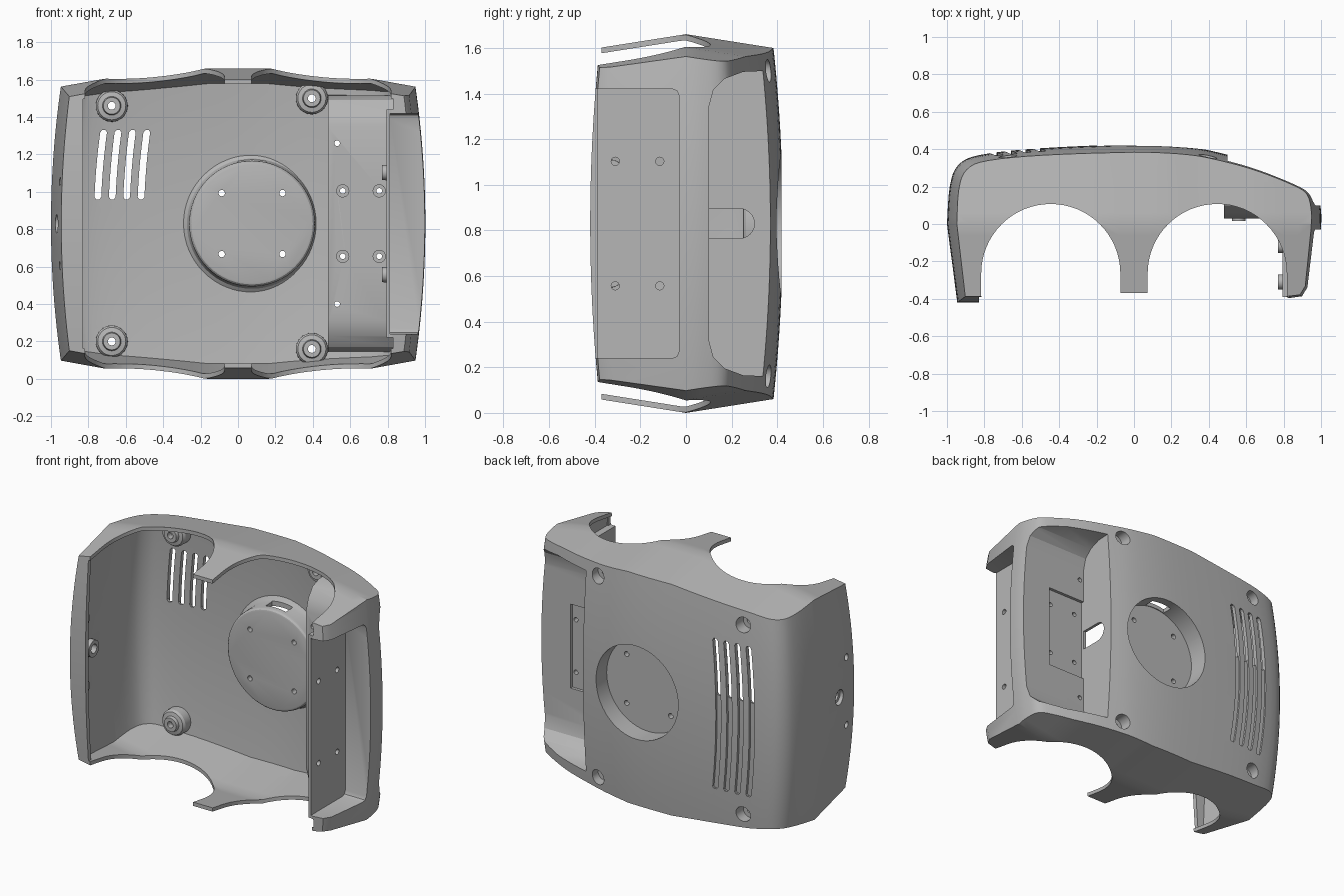
import bpy, bmesh, math
from mathutils import Vector

cube = bpy.data.objects.get("Cube")
if cube:
    bpy.data.objects.remove(cube, do_unlink=True)

MID = 0.83  # height of the mirror plane

grey = bpy.data.materials.new("housing grey")
grey.use_nodes = True
grey.diffuse_color = (0.47, 0.47, 0.47, 1)
grey.node_tree.nodes["Principled BSDF"].inputs["Base Color"].default_value = (0.47, 0.47, 0.47, 1)


def loft(name, section, levels, place):
    """Closed solid: one ring of section points per level, capped at both ends."""
    bm = bmesh.new()
    rings = [[bm.verts.new(place(p, l)) for p in section] for l in levels]
    n = len(section)
    for a, b in zip(rings, rings[1:]):
        for i in range(n):
            j = (i + 1) % n
            bm.faces.new((a[i], a[j], b[j], b[i]))
    bm.faces.new(rings[0])
    bm.faces.new(rings[-1])
    bmesh.ops.recalc_face_normals(bm, faces=bm.faces)
    mesh = bpy.data.meshes.new(name)
    bm.to_mesh(mesh)
    bm.free()
    mesh.materials.append(grey)
    ob = bpy.data.objects.new(name, mesh)
    bpy.context.collection.objects.link(ob)
    return ob


def box(x0, x1, y0, y1, z0, z1):
    return loft("cutter", [(x0, y0), (x1, y0), (x1, y1), (x0, y1)], (z0, z1),
                lambda p, z: Vector((p[0], p[1], z)))


def circle(n):
    return [(math.cos(2 * math.pi * i / n), math.sin(2 * math.pi * i / n)) for i in range(n)]


def round_y(x, z, steps, n=32):
    """Turned solid along y; steps are (y, radius)."""
    return loft("turned", circle(n), steps,
                lambda p, s: Vector((x + p[0] * s[1], s[0], z + p[1] * s[1])))


def round_x(y, z, steps, n=24):
    return loft("turned", circle(n), steps,
                lambda p, s: Vector((s[0], y + p[0] * s[1], z + p[1] * s[1])))


def prism_x(section, x0, x1):
    return loft("cutter", section, (x0, x1), lambda p, x: Vector((x, p[0], p[1])))


def combine(target, tool, op="DIFFERENCE"):
    mod = target.modifiers.new("bool", "BOOLEAN")
    mod.operation, mod.solver, mod.object = op, "EXACT", tool
    bpy.context.view_layer.objects.active = target
    bpy.ops.object.modifier_apply(modifier=mod.name)
    bpy.data.objects.remove(tool, do_unlink=True)


def interp(table, x):
    for (x0, v0), (x1, v1) in zip(table, table[1:]):
        if x <= x1:
            return v0 + (v1 - v0) * (x - x0) / (x1 - x0)
    return table[-1][1]


def spline(pts, k=4):
    """Smooth curve through the points."""
    out = []
    for i in range(len(pts) - 1):
        a, b, c, d = (Vector(pts[max(0, min(len(pts) - 1, i + o))]) for o in (-1, 0, 1, 2))
        for t in (j / k for j in range(k)):
            out.append(0.5 * (2 * b + (c - a) * t + (2 * a - 5 * b + 4 * c - d) * t * t
                              + (3 * b - a - 3 * c + d) * t ** 3))
    return out + [Vector(pts[-1])]


# Barrel-shaped body: plan outline bulging at mid height, domed top and bottom
def bulge(z):
    return min(1, ((z - MID) / 0.78) ** 2)


def body(name, outline):
    levels = [MID + 0.07 * i for i in range(-14, 15)]
    return loft(name, outline, levels, lambda p, z: Vector(
        (p[0] * (1 - 0.06 * bulge(z)), p[1] * (1 - 0.1 * bulge(z)), z)))


CROWN = [(0, .83), (.16, .83), (.3, .815), (.5, .795), (.7, .777), (.95, .732), (1.3, .67)]


def dome(wall):
    ys = [-0.8, -0.4, -0.2, -0.06, 0, 0.06, 0.2, 0.4, 0.6]
    section = [(y, 1) for y in ys] + [(y, -1) for y in reversed(ys)]
    xs = [i * 0.08 - 1.2 for i in range(31)]
    return loft("dome", section, xs, lambda p, x: Vector(
        (x, p[0], MID + p[1] * (interp(CROWN, abs(x)) - 0.158 * abs(p[0]) - wall))))


back = spline([(-1, 0), (-.985, .2), (-.94, .315), (-.82, .37), (-.5, .405), (0, .425), (.3, .41),
               (.5, .37), (.7, .31), (.9, .225), (.975, .17), (1, .07), (1, -.02)])
shell = body("housing_shell", [(-.88, -.42), (-.945, -.42)] + back + [(.96, -.36), (.93, -.41), (.86, -.42)])
combine(shell, dome(0), "INTERSECT")

# Cavity behind a narrower front opening, with the inner features left standing in it
inner = spline([(-.965, 0), (-.95, .185), (-.905, .29), (-.8, .343), (-.5, .378), (0, .398), (.3, .382),
                (.5, .342), (.7, .28), (.84, .2), (.87, .1), (.87, 0)])
cavity = body("cavity", [(-.915, -.39)] + inner + [(.87, -.39)])
combine(cavity, box(-.83, .83, -.7, -.34, -.1, 1.8), "UNION")
combine(cavity, dome(0.025), "INTERSECT")


def mirrored(half):
    return half + [(y, 2 * MID - z) for y, z in reversed(half)]


combine(cavity, box(.793, 1, -.8, .06, .22, 1.44))
combine(cavity, prism_x(mirrored([(.6, .14), (.17, .145), (.1, .17), (.055, .23), (.03, .31)]), .48, 1.1))
combine(cavity, round_y(.075, MID, [(.25, .315), (.253, .325), (.262, .333), (.275, .336), (.35, .338),
                                    (.375, .348), (.392, .37), (.6, .375)], 64))
posts = [(x, MID + s * h) for x, h in ((-.675, .63), (.395, .67)) for s in (-1, 1)]
for x, z in posts:
    combine(cavity, round_y(x, z, [(.25, .045), (.27, .05), (.275, .075), (.29, .085), (.6, .09)]))
side_holes = [(y, MID + s * .273) for y in (-.31, -.115) for s in (-1, 1)]
for y, z in side_holes:
    combine(cavity, round_x(y, z, [(.77, .04), (.95, .05)]))
plate_holes = [(x, MID + s * .175) for x in (.56, .755) for s in (-1, 1)]
for x, z in plate_holes:
    combine(cavity, round_y(x, z, [(.015, .035), (.09, .035)]))
wall_holes = [(-.33, .605, .022), (-.23, MID, .03), (-.33, 1.055, .022)]
for y, z, r in wall_holes:
    combine(cavity, round_x(y, z, [(-1.1, .062), (-.9, .055)]))
combine(shell, cavity)

# Side pocket at the rear, its plate seat and cable slot
combine(shell, prism_x(mirrored([(.6, .15), (.25, .165), (.17, .195), (.12, .245), (.1, .32)]), .5, 1.3))
combine(shell, box(.5, .78, .08, .12, .55, 1.11))
arc = [(.235 + .065 * math.cos(a), MID + .065 * math.sin(a))
       for a in (math.pi * (i / 12 - .5) for i in range(13))]
combine(shell, prism_x([(.101, MID + .065), (.101, MID - .065)] + arc, .46, .52))

# Notch for the side panel
combine(shell, prism_x([(-.8, .24), (-.06, .24), (-.04, .248), (-.03, .27), (-.03, 1.39),
                        (-.04, 1.412), (-.06, 1.42), (-.8, 1.42)], .812, 1.3))
combine(shell, box(.7, .82, -.8, -.39, .15, 1.51))

# Round recess with its upper opening
combine(shell, round_y(.075, MID, [(.285, .31), (.7, .31)], 64))
combine(shell, box(0, .15, .29, .36, 1.08, 1.22))

# Twin arches in the top and bottom plates
for side in (-1, 1):
    arch = [(side * .445 + .372 * math.cos(math.pi * i / 32), -.265 + .372 * math.sin(math.pi * i / 32))
            for i in range(33)]
    arch += [(side * .445 - .377, -.7), (side * .445 + .377, -.7)]
    for z0, z1 in ((1.5, 1.9), (-.3, .16)):
        combine(shell, loft("cutter", arch, (z0, z1), lambda p, z: Vector((p[0], p[1], z))))
combine(shell, box(-.2, .2, -.7, -.37, -.3, 1.9))

# Screw holes
for x, z in posts:
    combine(shell, round_y(x, z, [(.1, .021), (.5, .021)], 16))
    combine(shell, round_y(x, z, [(.29, .05), (.6, .05)]))
for x, z in plate_holes + [(.53, .4), (.53, 1.26)]:
    combine(shell, round_y(x, z, [(-.02, .015), (.2, .015)], 16))
for x in (-.087, .238):
    for z in (MID - .163, MID + .163):
        combine(shell, round_y(x, z, [(.2, .017), (.32, .017)], 16))
for y, z in side_holes:
    combine(shell, round_x(y, z, [(.74, .018), (.9, .018)], 16))
for y, z, r in wall_holes:
    combine(shell, round_x(y, z, [(-1.1, r), (-.75, r)], 16))
combine(shell, round_x(-.23, MID, [(-1.1, .05), (-.94, .05)]))

# Curved vents: long grooves, cut right through in the upper part
for i in range(4):
    cx = -.752 + .077 * i
    floor = .368 + .1 * (cx + .75)
    for z0, z1, through in ((.33, 1.33, False), (.96, 1.33, True)):
        steps = [z0, z0 + .012] + [z0 + (z1 - z0) * k / 12 for k in range(1, 12)] + [z1 - .012, z1]

        def slot(p, z):
            w = .018 * (.5 if z in (z0, z1) else 1)
            y = .6 if p[1] else (.15 if through else floor * (1 - .1 * bulge(z)))
            return Vector((cx + .14 * (z - MID) ** 2 + p[0] * w, y, z))
        combine(shell, loft("cutter", [(-1, 0), (1, 0), (1, 1), (-1, 1)], steps, slot))

bpy.ops.object.select_all(action="DESELECT")
shell.select_set(True)
bpy.context.view_layer.objects.active = shell
bpy.ops.object.shade_smooth_by_angle(angle=math.radians(28))
